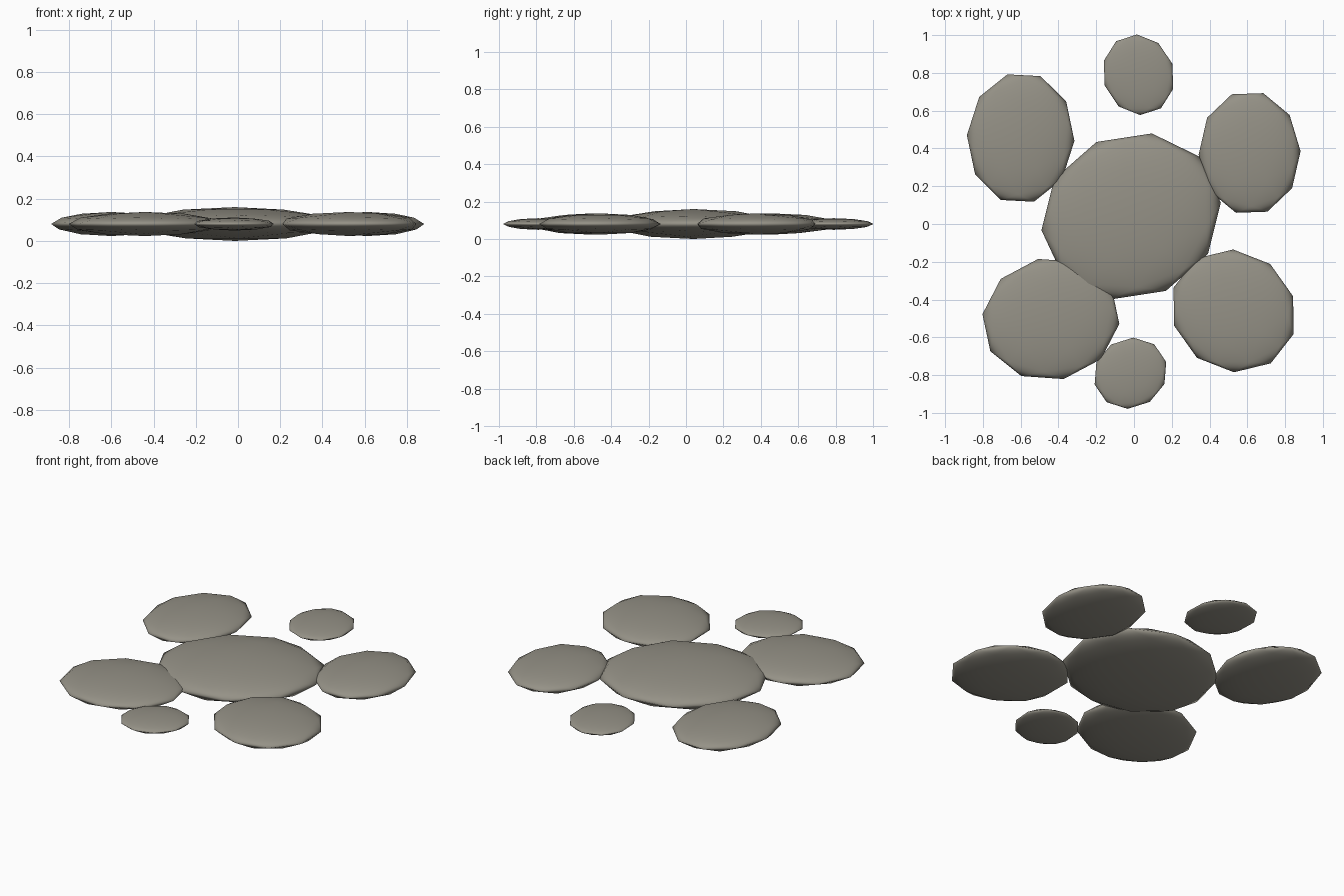
import bpy
from math import radians

cube = bpy.data.objects.get("Cube")
if cube:
    bpy.data.objects.remove(cube, do_unlink=True)

# Single warm grey stone colour
stone = bpy.data.materials.new("warm_grey_stone")
stone.use_nodes = True
colour = (0.30, 0.285, 0.24, 1.0)
stone.diffuse_color = colour
bsdf = stone.node_tree.nodes["Principled BSDF"]
bsdf.inputs["Base Color"].default_value = colour
bsdf.inputs["Roughness"].default_value = 0.9

MID_HEIGHT = 0.08


def add_pebble(name, x, y, half_length, half_width, half_height, turn):
    """A low-poly ball squashed into a flat, smooth-shaded pebble."""
    bpy.ops.mesh.primitive_ico_sphere_add(subdivisions=2, radius=1)
    pebble = bpy.context.object
    pebble.name = name
    pebble.location = (x, y, MID_HEIGHT)
    pebble.scale = (half_length, half_width, half_height)
    pebble.rotation_euler.z = radians(turn)
    bpy.ops.object.shade_smooth()
    pebble.data.materials.append(stone)


# Large middle stone
add_pebble("middle_stone", -0.015, 0.04, 0.485, 0.435, 0.08, 25)

# Four medium stones around it
add_pebble("back_right_stone", -0.60, 0.455, 0.35, 0.285, 0.057, 87)
add_pebble("back_left_stone", 0.612, 0.376, 0.33, 0.27, 0.057, 92)
add_pebble("front_right_stone", -0.44, -0.503, 0.367, 0.325, 0.057, 12)
add_pebble("front_left_stone", 0.527, -0.46, 0.343, 0.315, 0.057, -38)

# Two small stones at the back and front
add_pebble("small_back_stone", 0.024, 0.79, 0.216, 0.188, 0.031, 108)
add_pebble("small_front_stone", -0.019, -0.79, 0.20, 0.183, 0.031, 34)
